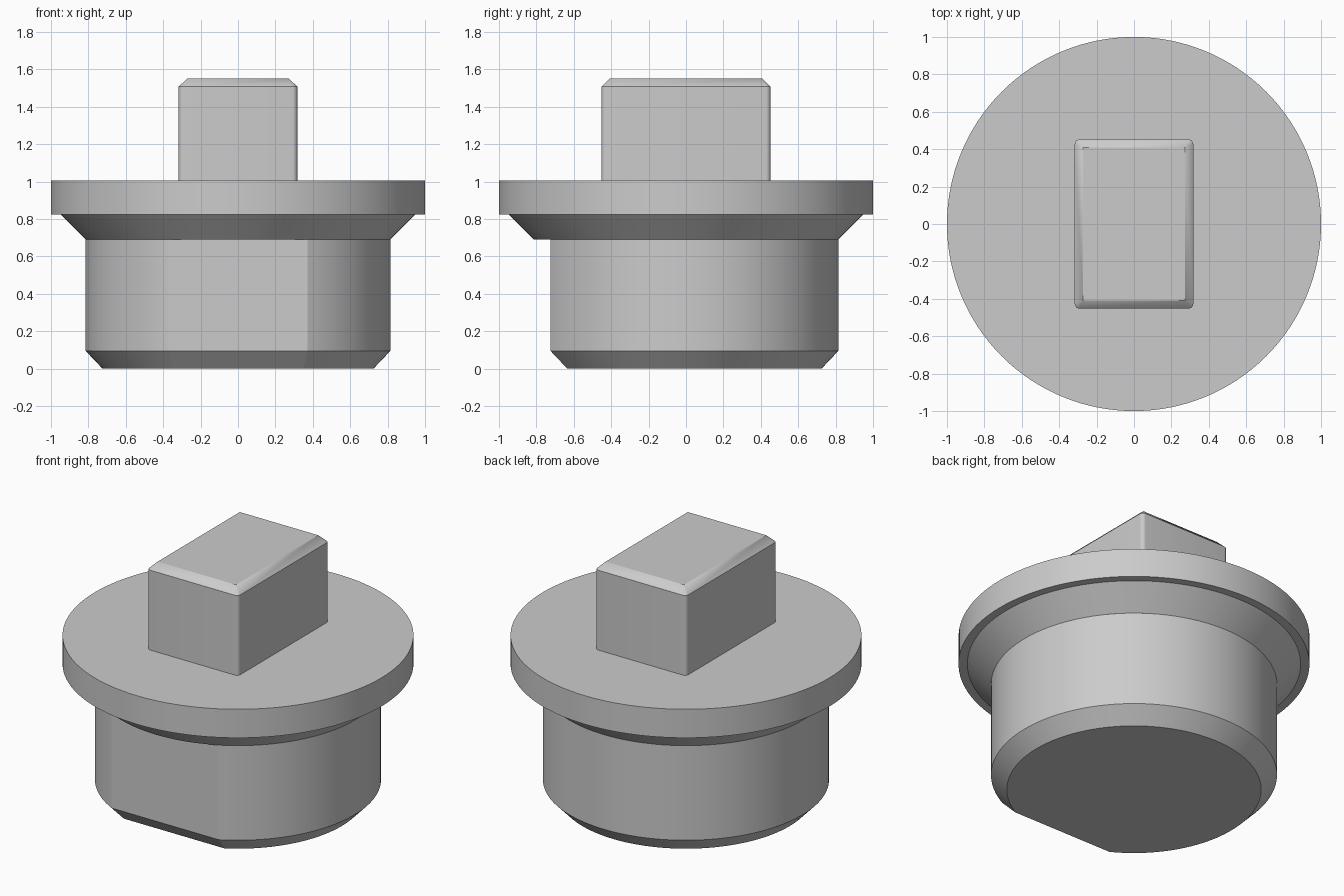
import bpy, bmesh
from math import asin, cos, sin, pi, radians

cube = bpy.data.objects.get("Cube")
if cube:
    bpy.data.objects.remove(cube)

grey = bpy.data.materials.new("plain grey")
grey.use_nodes = True
GREY = (0.6, 0.6, 0.6, 1)
grey.diffuse_color = GREY
grey.node_tree.nodes["Principled BSDF"].inputs["Base Color"].default_value = GREY


def loft(name, sections):
    """Skin a stack of (outline, height) sections with equal point counts."""
    bm = bmesh.new()
    rings = [[bm.verts.new((x, y, z)) for x, y in outline] for outline, z in sections]
    for low, high in zip(rings, rings[1:]):
        n = len(low)
        for i in range(n):
            j = (i + 1) % n
            bm.faces.new((low[i], low[j], high[j], high[i]))
    bm.faces.new(rings[0][::-1])
    bm.faces.new(rings[-1])
    bmesh.ops.remove_doubles(bm, verts=bm.verts, dist=0.0001)
    bmesh.ops.recalc_face_normals(bm, faces=bm.faces)
    mesh = bpy.data.meshes.new(name)
    bm.to_mesh(mesh)
    bm.free()
    mesh.materials.append(grey)
    obj = bpy.data.objects.new(name, mesh)
    bpy.context.collection.objects.link(obj)
    bpy.ops.object.select_all(action="DESELECT")
    obj.select_set(True)
    bpy.context.view_layer.objects.active = obj
    bpy.ops.object.shade_smooth_by_angle(angle=radians(20))
    return obj


def circle(r, n=128):
    return [(r * cos(2 * pi * i / n), r * sin(2 * pi * i / n)) for i in range(n)]


def d_shape(r, flat, n=112):
    """Circle cut by a straight chord at y = -flat."""
    start = -asin(flat / r)
    sweep = pi - 2 * start
    return [(r * cos(start + sweep * i / n), r * sin(start + sweep * i / n))
            for i in range(n + 1)]


def round_rect(hx, hy, r, n=6):
    points = []
    for k, (sx, sy) in enumerate(((1, 1), (-1, 1), (-1, -1), (1, -1))):
        for i in range(n + 1):
            a = (k + i / n) * pi / 2
            points.append((sx * (hx - r) + r * cos(a), sy * (hy - r) + r * sin(a)))
    return points


# Plug body with a flat on the front and a chamfered lower rim
loft("plug_body", [(d_shape(0.725, 0.635), 0), (d_shape(0.815, 0.725), 0.095),
                   (d_shape(0.815, 0.725), 0.69)])

# Tapered seat beneath the flange
loft("tapered_seat", [(circle(0.815), 0.69), (circle(0.95), 0.825)])

# Wide flange
loft("flange", [(circle(1), 0.825), (circle(1), 1.005)])

# Rectangular grip with softened corners and a chamfered top
loft("grip", [(round_rect(0.317, 0.452, 0.025), 1.005),
              (round_rect(0.317, 0.452, 0.025), 1.507),
              (round_rect(0.273, 0.408, 0), 1.55)])
